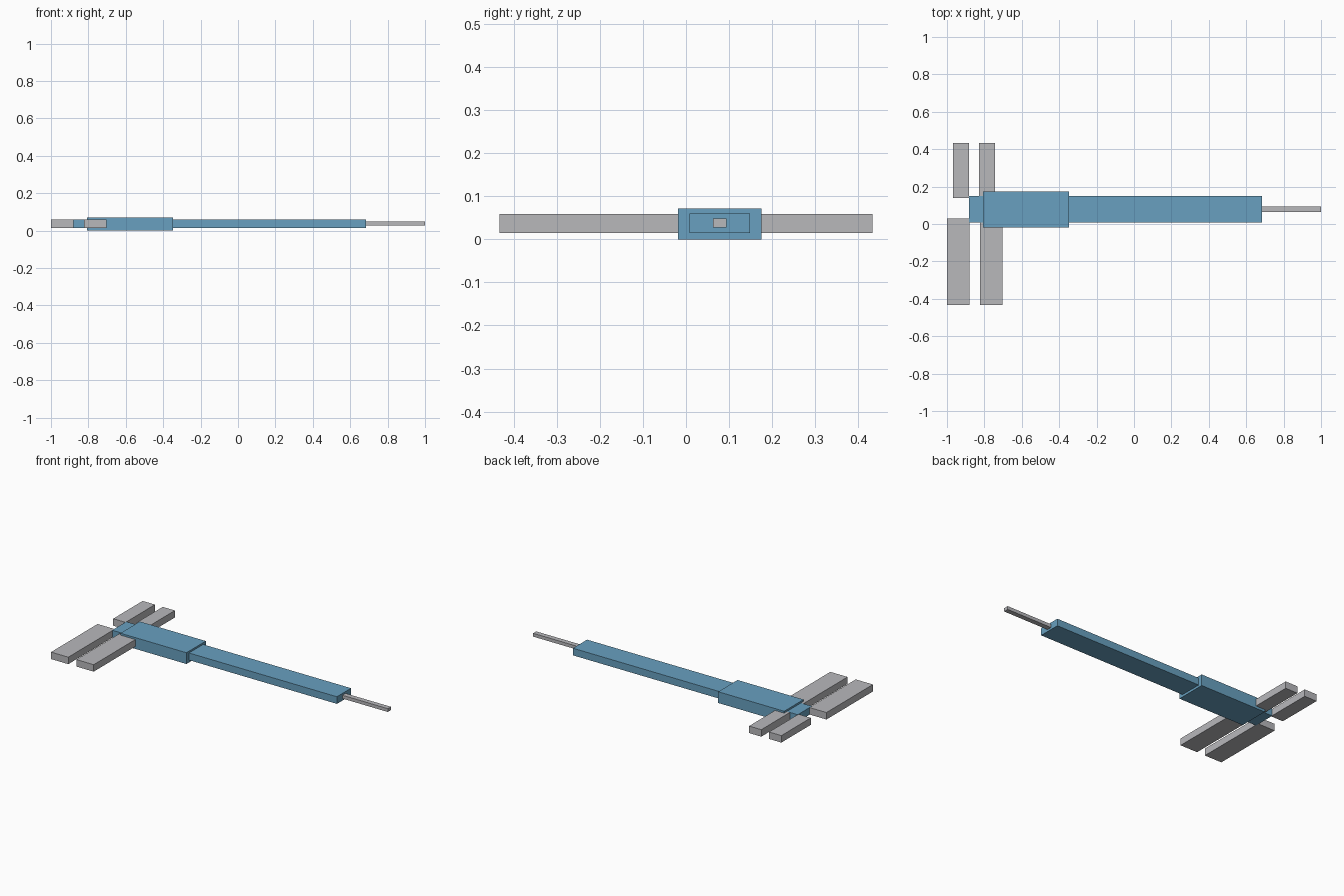
import bpy
import bmesh

if "Cube" in bpy.data.objects:
    bpy.data.objects.remove(bpy.data.objects["Cube"])


def material(name, color):
    m = bpy.data.materials.new(name)
    m.diffuse_color = (*color, 1)
    m.use_nodes = True
    m.node_tree.nodes["Principled BSDF"].inputs["Base Color"].default_value = m.diffuse_color
    return m


blue = material("steel blue", (0.138, 0.352, 0.525))
grey = material("light grey", (0.48, 0.48, 0.50))


def box(name, x, y, z, mat):
    """Axis-aligned box from (min, max) ranges."""
    lo, hi = zip(x, y, z)
    bm = bmesh.new()
    bmesh.ops.create_cube(bm, size=1)
    for v in bm.verts:
        v.co = [(a + b) / 2 + c * (b - a) for a, b, c in zip(lo, hi, v.co)]
    mesh = bpy.data.meshes.new(name)
    bm.to_mesh(mesh)
    bm.free()
    mesh.materials.append(mat)
    ob = bpy.data.objects.new(name, mesh)
    bpy.context.collection.objects.link(ob)
    return ob


# Long shaft, thicker sleeve around it and thin tip
box("shaft", (-0.883, 0.684), (0.008, 0.149), (0.0145, 0.0595), blue)
box("sleeve", (-0.807, -0.347), (-0.018, 0.175), (0, 0.071), blue)
box("tip", (0.684, 1.0), (0.063, 0.094), (0.027, 0.048), grey)

# Flat crossbar blades: wide pair in front, narrow pair behind
blade_z = (0.015, 0.059)
for i, x in enumerate([(-1.0, -0.88), (-0.823, -0.703)]):
    box(f"front_blade_{i + 1}", x, (-0.433, 0.03), blade_z, grey)
for i, x in enumerate([(-0.968, -0.882), (-0.828, -0.743)]):
    box(f"back_blade_{i + 1}", x, (0.14, 0.433), blade_z, grey)
